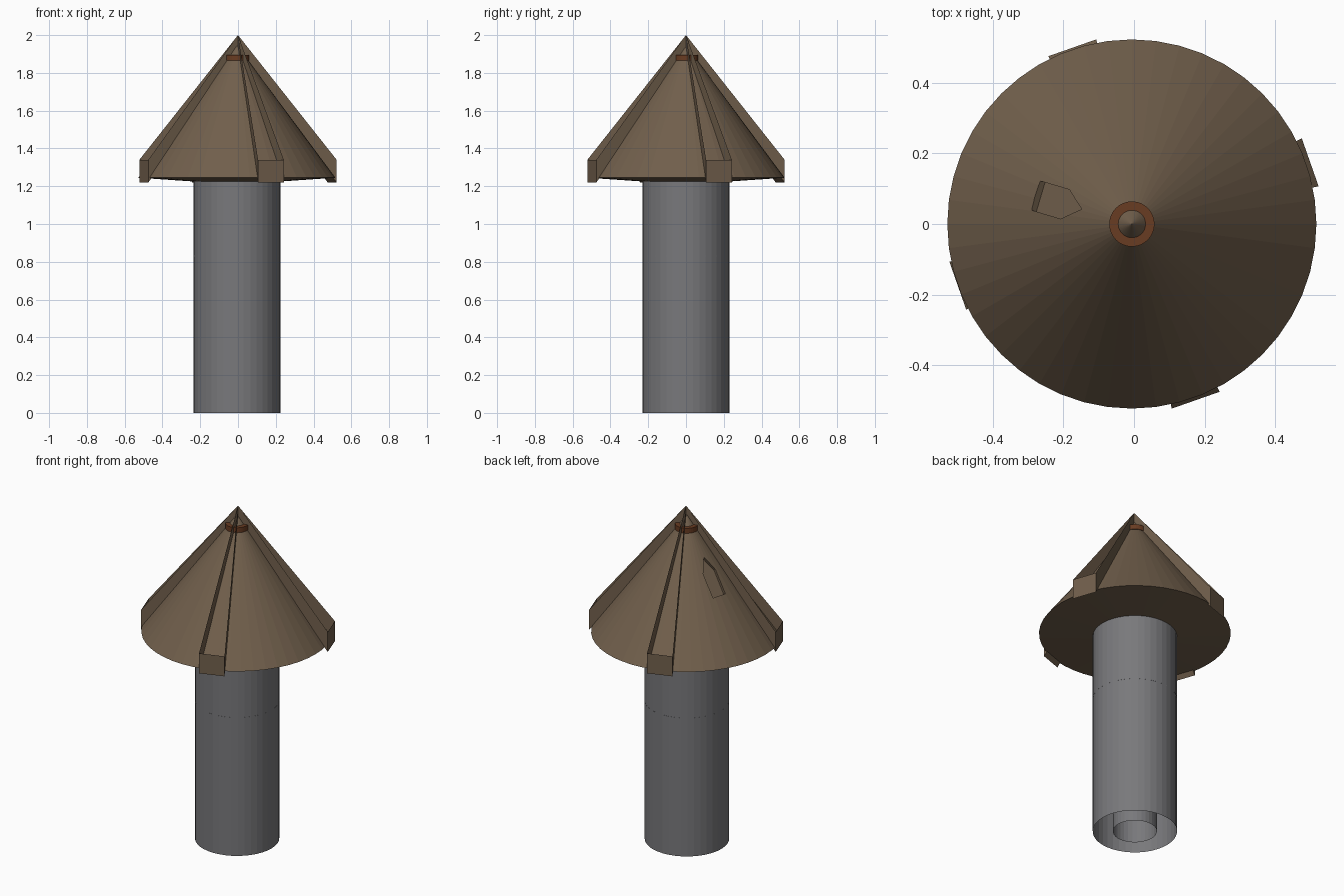
import bpy, bmesh, math
from mathutils import Vector

if "Cube" in bpy.data.objects:
    bpy.data.objects.remove(bpy.data.objects["Cube"])

CX = -0.006                      # axis of the round parts
APEX, RIM_R, RIM_Z = 1.947, 0.522, 1.245
SLOPE = (APEX - RIM_Z) / RIM_R


def material(name, rgb):
    m = bpy.data.materials.new(name)
    m.diffuse_color = (*rgb, 1)
    m.use_nodes = True
    m.node_tree.nodes["Principled BSDF"].inputs["Base Color"].default_value = m.diffuse_color
    return m


STONE = material("grey stone", (0.19, 0.19, 0.20))
WOOD = material("brown wood", (0.165, 0.115, 0.072))
RUST = material("rust brown", (0.14, 0.045, 0.016))


def make_object(name, bm, mat):
    me = bpy.data.meshes.new(name)
    bm.to_mesh(me)
    bm.free()
    ob = bpy.data.objects.new(name, me)
    bpy.context.collection.objects.link(ob)
    me.materials.append(mat)
    return ob


def lathe(name, profile, sides, mat):
    """Turn (radius, z) points round the vertical axis; radius 0 is a pole."""
    bm = bmesh.new()
    rings = []
    for r, z in profile:
        if r == 0:
            rings.append([bm.verts.new((CX, 0, z))] * sides)
        else:
            rings.append([bm.verts.new((CX + r * math.cos(2 * math.pi * i / sides),
                                        r * math.sin(2 * math.pi * i / sides), z))
                          for i in range(sides)])
    for a, b in zip(rings, rings[1:]):
        for i in range(sides):
            j = (i + 1) % sides
            quad = list(dict.fromkeys((a[i], a[j], b[j], b[i])))
            bm.faces.new(quad)
    bmesh.ops.recalc_face_normals(bm, faces=bm.faces)
    return make_object(name, bm, mat)


# Shaft: open outer tube, inner tube and a floor whose edge shows as a fine line
lathe("shaft", [(0.23, 0), (0.23, 1.235)], 40, STONE)
lathe("inner_tube", [(0.12, 0), (0.12, 0.83)], 32, STONE)
lathe("shaft_floor", [(0, 0.828), (0.2305, 0.828), (0.2305, 0.832), (0, 0.832)], 40, STONE)

# Conical roof with a slightly sagging underside
roof = lathe("roof", [(0, APEX), (RIM_R, RIM_Z), (0.23, 1.225), (0, 1.225)], 48, WOOD)

# Pentagonal recess in the back left slope, point upwards
az = math.radians(163.5)
out = Vector((math.cos(az), math.sin(az), 0))
side = Vector((-math.sin(az), math.cos(az), 0))
normal = (out * SLOPE + Vector((0, 0, 1))).normalized()
outline = [(0.285, -0.043), (0.285, 0.043), (0.2, 0.043), (0.148, 0), (0.2, -0.043)]
bm = bmesh.new()
low, high = [], []
for r, u in outline:
    p = Vector((CX, 0, APEX - SLOPE * r)) + out * r + side * u
    low.append(bm.verts.new(p - normal * 0.02))
    high.append(bm.verts.new(p + normal * 0.08))
bm.faces.new(low)
bm.faces.new(high)
for i in range(5):
    j = (i + 1) % 5
    bm.faces.new((low[i], low[j], high[j], high[i]))
bmesh.ops.recalc_face_normals(bm, faces=bm.faces)
cutter = make_object("window_cutter", bm, WOOD)
cutter.hide_render = True
cut = roof.modifiers.new("window", 'BOOLEAN')
cut.operation = 'DIFFERENCE'
cut.solver = 'EXACT'
cut.object = cutter
bpy.context.view_layer.objects.active = roof
bpy.ops.object.modifier_apply(modifier=cut.name)
bpy.data.objects.remove(cutter)

# Collar near the tip
lathe("tip_collar", [(0, 1.865), (0.064, 1.865), (0.064, 1.895), (0, 1.895)], 32, RUST)

# Four tapering roof ribs: open-topped channels running from the eaves to the tip
for k in range(4):
    a = math.radians(19.3 + 90 * k)
    d = Vector((math.cos(a), math.sin(a), 0)) * 0.528
    s = Vector((-math.sin(a), math.cos(a), 0)) * 0.072
    bm = bmesh.new()
    bl, br, tr, tl = [bm.verts.new(d + s * w + Vector((0, 0, z)))
                      for w, z in ((-1, 1.22), (1, 1.22), (1, 1.34), (-1, 1.34))]
    tip = bm.verts.new((0, 0, 2.0))
    root = bm.verts.new((0, 0, 1.88))
    bm.faces.new((bl, br, tr, tl))       # eaves end
    bm.faces.new((bl, tl, tip, root))    # side walls
    bm.faces.new((br, root, tip, tr))
    bm.faces.new((bl, root, br))         # sloping bottom
    make_object("roof_rib_%d" % (k + 1), bm, WOOD)
